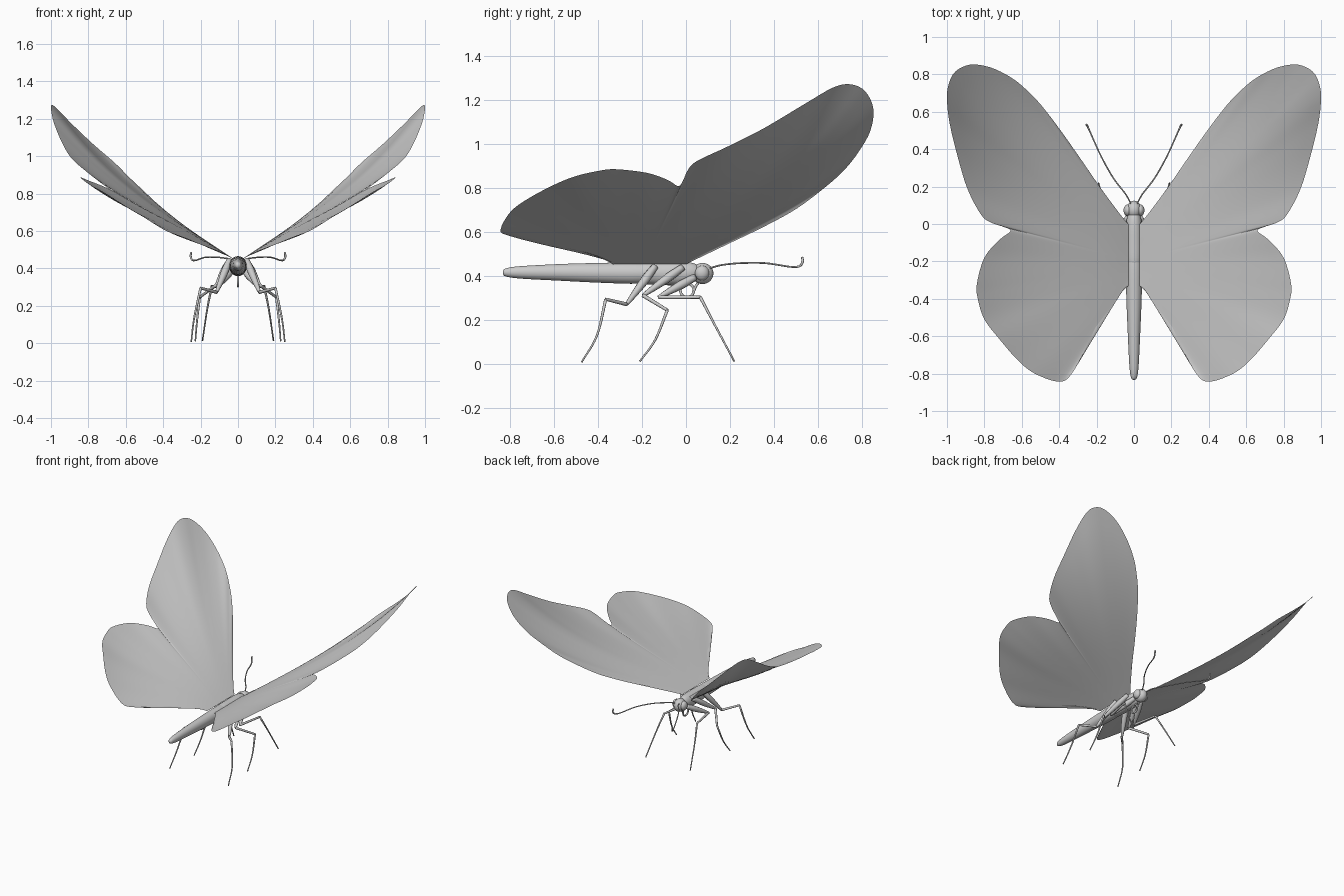
import bpy, bmesh, math
from mathutils import Vector

if "Cube" in bpy.data.objects:
    bpy.data.objects.remove(bpy.data.objects["Cube"])

grey = bpy.data.materials.new("soft_grey")
grey.diffuse_color = (0.6, 0.6, 0.6, 1)
grey.use_nodes = True
grey.node_tree.nodes["Principled BSDF"].inputs["Base Color"].default_value = grey.diffuse_color


def spline(pts, n):
    """Smooth Catmull-Rom curve through points, n steps per span."""
    p = [Vector(q) for q in pts]
    p = [2 * p[0] - p[1]] + p + [2 * p[-1] - p[-2]]
    out = []
    for i in range(1, len(p) - 2):
        a, b, c, d = p[i - 1:i + 3]
        for k in range(n):
            t = k / n
            out.append(0.5 * (2 * b + (c - a) * t + (2 * a - 5 * b + 4 * c - d) * t * t
                              + (3 * b - a - 3 * c + d) * t ** 3))
    return out + [p[-2]]


def finish(name, bm):
    me = bpy.data.meshes.new(name)
    bmesh.ops.recalc_face_normals(bm, faces=bm.faces)
    for f in bm.faces:
        f.smooth = True
    bm.to_mesh(me)
    bm.free()
    me.materials.append(grey)
    ob = bpy.data.objects.new(name, me)
    bpy.context.collection.objects.link(ob)
    return ob


def skin(name, rings):
    """Bridge closed rings of equal length and cap both ends."""
    bm = bmesh.new()
    vs = [[bm.verts.new(p) for p in r] for r in rings]
    n = len(vs[0])
    for a, b in zip(vs, vs[1:]):
        for i in range(n):
            bm.faces.new((a[i], a[(i + 1) % n], b[(i + 1) % n], b[i]))
    bm.faces.new(vs[0])
    bm.faces.new(vs[-1])
    return finish(name, bm)


def tube(name, pts, steps=5, sides=10):
    """Tapered tube through (x, y, z, radius) points."""
    path = spline([Vector(p) for p in pts], steps)
    rings, u = [], None
    for i, p in enumerate(path):
        t = (path[min(i + 1, len(path) - 1)].xyz - path[max(i - 1, 0)].xyz).normalized()
        u = t.orthogonal() if u is None else u - t * u.dot(t)
        u.normalize()
        w = t.cross(u)
        rings.append([p.xyz + p.w * (u * math.cos(a) + w * math.sin(a))
                      for a in (2 * math.pi * k / sides for k in range(sides))])
    return skin(name, rings)


def lathe(name, profile, sides=24):
    """Body of elliptical sections (y, centre z, half width, half height)."""
    return skin(name, [[(s[2] * math.cos(a), s[0], s[1] + s[3] * math.sin(a))
                        for a in (2 * math.pi * k / sides for k in range(sides))]
                       for s in spline([Vector(p) for p in profile], 4)])


def ball(name, loc, scale):
    bm = bmesh.new()
    bmesh.ops.create_uvsphere(bm, u_segments=20, v_segments=12, radius=1)
    bmesh.ops.scale(bm, vec=scale, verts=bm.verts)
    bmesh.ops.translate(bm, vec=loc, verts=bm.verts)
    return finish(name, bm)


# Body
lathe("abdomen", [(-.833, .417, .006, .006), (-.82, .417, .016, .018), (-.755, .417, .025, .028),
                  (-.57, .417, .034, .038), (-.39, .415, .041, .045), (-.21, .414, .044, .048),
                  (-.1, .416, .03, .03)])
lathe("thorax", [(-.25, .414, .03, .035), (-.2, .414, .044, .049), (-.1, .412, .047, .053),
                 (-.02, .412, .046, .053), (.03, .415, .038, .045), (.06, .418, .025, .028)])
ball("head", (0, .075, .412), (.04, .05, .048))

# Wing edge, from the front root round the tip and notch to the rear root
EDGE = [(.03, .0, .455), (.075, .053, .48), (.18, .195, .548), (.29, .355, .625), (.396, .505, .708),
        (.5, .64, .81), (.58, .722, .885), (.66, .785, .965), (.77, .838, 1.06), (.876, .852, 1.16),
        (.955, .815, 1.24), (.99, .75, 1.272), (1, .67, 1.258), (.985, .535, 1.18), (.94, .35, 1.07),
        (.89, .187, .988), (.82, .053, .925), (.77, .01, .885), (.69, -.018, .825), (.66, -.038, .81),
        (.72, -.085, .838), (.8, -.18, .87), (.84, -.32, .886), (.835, -.4, .878), (.8, -.51, .852),
        (.72, -.615, .808), (.62, -.73, .745), (.53, -.8, .69), (.406, -.843, .612),
        (.34, -.81, .585), (.26, -.67, .555), (.155, -.455, .508), (.03, -.33, .455)]
edge = spline(EDGE, 4)
roots = [Vector((.03, -.33 * i / (len(edge) - 1), .455)) for i in range(len(edge))]


def terms(p):
    return [p.x ** i * p.y ** j for i in range(4) for j in range(4 - i)]


def fit_height(points):
    """Least-squares cubic height field giving the wing its smooth camber."""
    rows = [(terms(p), p.z) for p in points]
    n = len(rows[0][0])
    m = [[sum(r[i] * r[j] for r, _ in rows) for j in range(n)]
         + [sum(r[i] * z for r, z in rows)] for i in range(n)]
    for i in range(n):
        k = max(range(i, n), key=lambda r: abs(m[r][i]))
        m[i], m[k] = m[k], m[i]
        m[i] = [v / m[i][i] for v in m[i]]
        for r in range(n):
            if r != i:
                m[r] = [a - m[r][i] * b for a, b in zip(m[r], m[i])]
    return [row[n] for row in m]


COEF = fit_height(edge + roots)


def height(p):
    return sum(c * t for c, t in zip(COEF, terms(p)))


def wing(name, m):
    bm = bmesh.new()
    rows = 16
    grid = []
    for e, root in zip(edge, roots):
        col = []
        for j in range(rows + 1):
            s = j / rows
            p = root.lerp(e, s)
            z = height(p) + (e.z - height(e)) * s ** 3 + (root.z - height(root)) * (1 - s) ** 3
            col.append(bm.verts.new((p.x * m, p.y, z)))
        grid.append(col)
    for a, b in zip(grid, grid[1:]):
        for j in range(rows):
            bm.faces.new((a[j], a[j + 1], b[j + 1], b[j]))
    bmesh.ops.remove_doubles(bm, verts=bm.verts, dist=1e-5)
    ob = finish(name, bm)
    # the sheet faces upward
    if sum(p.normal.z * p.area for p in ob.data.polygons) < 0:
        ob.data.flip_normals()


# Legs: hip, femur end, knee, shin, foot
LEGS = {
    "front": [(.03, .04, .395), (.105, -.125, .304), (.14, .065, .304), (.165, .13, .18), (.19, .22, .012)],
    "middle": [(.045, -.015, .44), (.115, -.195, .312), (.205, -.085, .245), (.22, -.14, .11), (.228, -.21, .012)],
    "rear": [(.045, -.14, .445), (.115, -.27, .272), (.2, -.365, .295), (.235, -.405, .13), (.25, -.475, .008)],
}

for side, m in (("left", -1), ("right", 1)):
    wing(f"{side}_wing", m)
    ball(f"{side}_eye", (m * .032, .073, .414), (.024, .032, .034))
    for leg, pts in LEGS.items():
        h, f, k, s, e = (Vector((m * x, y, z)) for x, y, z in pts)
        tube(f"{side}_{leg}_femur", [(*h, .016), (*h.lerp(f, .35), .02),
                                     (*h.lerp(f, .75), .014), (*f, .008)])
        tube(f"{side}_{leg}_tibia", [(*f, .009), (*f.lerp(k, .5), .008), (*k, .007)])
        tube(f"{side}_{leg}_foot", [(*k, .007), (*s, .005), (*e, .004)])
    tube(f"{side}_antenna", [(m * x, y, z, r) for x, y, z, r in (
        (.015, .105, .435, .004), (.045, .16, .45, .004), (.11, .245, .459, .004),
        (.175, .36, .459, .004), (.225, .47, .443, .004), (.245, .515, .445, .005),
        (.253, .53, .465, .006), (.25, .528, .487, .005))])

# Coiled tongue under the head
coil = [(0, .06, .375, .006), (0, .045, .355, .006)]
coil += [(0, .005 + .031 * math.cos(a), .335 + .031 * math.sin(a), .006)
         for a in (-.1 - i * math.pi / 5 for i in range(11))]
tube("tongue", coil, 3)
